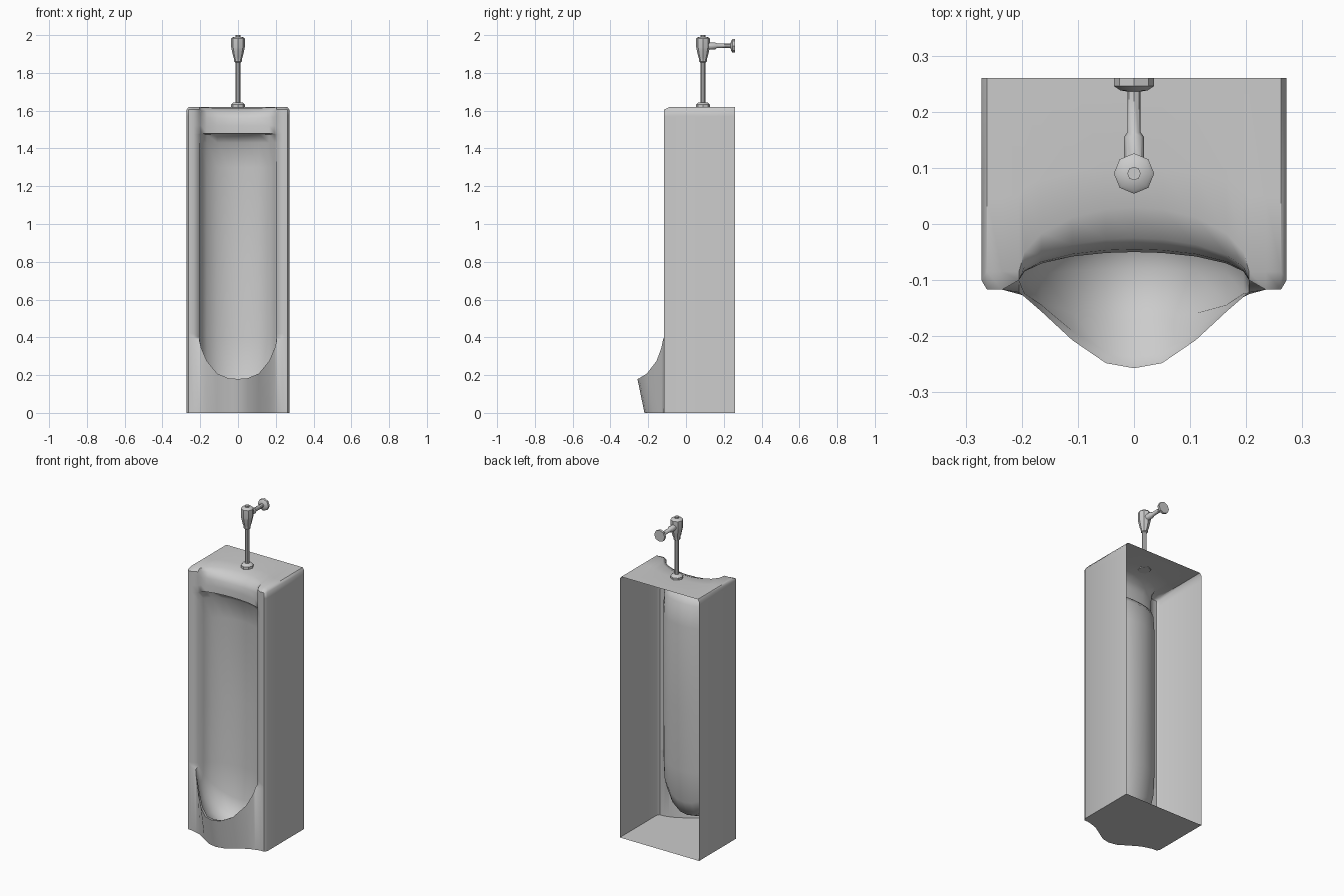
import bpy, bmesh, math
from mathutils import Vector

if "Cube" in bpy.data.objects:
    bpy.data.objects.remove(bpy.data.objects["Cube"])


def finish(bm, name, angle):
    me = bpy.data.meshes.new(name)
    bm.to_mesh(me)
    bm.free()
    ob = bpy.data.objects.new(name, me)
    bpy.context.collection.objects.link(ob)
    bpy.ops.object.select_all(action='DESELECT')
    ob.select_set(True)
    bpy.context.view_layer.objects.active = ob
    bpy.ops.object.shade_smooth_by_angle(angle=math.radians(angle))
    return ob


def lathe(name, profile, origin, axis='Z', sides=8):
    """Revolve (radius, distance) points about an axis through origin."""
    bm = bmesh.new()
    rings = []
    for r, d in profile:
        ring = []
        for i in range(sides):
            a = 2 * math.pi * i / sides
            u, v = r * math.cos(a), r * math.sin(a)
            p = (u, v, d) if axis == 'Z' else (u, d, v)
            ring.append(bm.verts.new(Vector(p) + Vector(origin)))
        rings.append(ring)
    for a, b in zip(rings, rings[1:]):
        for i in range(sides):
            j = (i + 1) % sides
            bm.faces.new((a[i], a[j], b[j], b[i]))
    bm.faces.new(rings[0])
    bm.faces.new(rings[-1])
    bmesh.ops.recalc_face_normals(bm, faces=bm.faces)
    return finish(bm, name, 40)


# Stall body: vertical columns lofted from the right back edge round to the left
W, FRONT, BACK, HALF = 0.272, -0.117, 0.26, 0.205

# Basin and cavity rows: centre y, centre z, edge y, edge z
ROWS = [
    (-.17, .105, -.10, .40), (-.08, .078, -.10, .40), (-.01, .11, -.10, .40),
    (.022, .20, -.10, .40), (.035, .40, -.10, .42), (.04, .80, -.10, .80),
    (.04, 1.30, -.10, 1.30), (.02, 1.43, -.10, 1.43), (-.015, 1.475, -.10, 1.475),
    (-.05, 1.48, -.10, 1.48), (-.05, 1.52, -.10, 1.52), (-.045, 1.56, -.10, 1.57),
    (-.025, 1.592, -.10, 1.605), (.03, 1.613, -.085, 1.62), (.10, 1.62, .05, 1.62),
    (BACK, 1.62, BACK, 1.62),
]
# Lip columns: x, base y, rim y, rim z
LIP = [
    (.205, -.125, -.122, .385), (.195, -.128, -.130, .345), (.165, -.138, -.156, .275),
    (.11, -.172, -.207, .208), (.05, -.21, -.248, .183), (0, -.22, -.257, .18),
]


def pillar_column(x, y):
    pts = [(x, y, 0), (x, y, .385), (x, y, .385)]
    for _, _, ye, ze in ROWS:
        top = ze > 1.61
        px = min(x, .262) if top else x
        py = y if (y == BACK or not top) else ye
        pts.append((px, py, ze))
    return pts


def lip_column(x, base_y, rim_y, rim_z):
    s = math.sqrt(max(0, 1 - (x / HALF) ** 2))
    pts = [(x, base_y, 0), (x, rim_y, rim_z), (x, rim_y + .02 * s, rim_z - .003 * s)]
    for yc, zc, ye, ze in ROWS:
        pts.append((x, ye + (yc - ye) * s, ze + (zc - ze) * s))
    return pts


half = [pillar_column(x, y) for x, y in
        ((W, BACK), (W, -.10), (.262, FRONT), (.235, FRONT))]
half += [lip_column(*c) for c in LIP]
columns = half + [[(-x, y, z) for x, y, z in col] for col in reversed(half[:-1])]

bm = bmesh.new()
grid = [[bm.verts.new(p) for p in col] for col in columns]
for a, b in zip(grid, grid[1:]):
    for r in range(len(a) - 1):
        bm.faces.new((a[r], a[r + 1], b[r + 1], b[r]))
bm.faces.new([col[0] for col in grid])  # flat underside, back left open
bmesh.ops.remove_doubles(bm, verts=bm.verts, dist=1e-4)
finish(bm, "stall_body", 50)

# Flush valve: vertical supply pipe with floor flange and valve head
lathe("flush_pipe", [(.036, 1.615), (.036, 1.632), (.026, 1.642), (.013, 1.644),
                     (.013, 1.865)], (0, .09, 0))
lathe("valve_head", [(.013, 1.855), (.020, 1.86), (.020, 1.872), (.025, 1.885),
                     (.034, 1.925), (.036, 1.935), (.036, 1.982), (.030, 1.988),
                     (.012, 1.991), (.012, 2.0)], (0, .09, 0))

# Horizontal supply arm ending in a wall flange
lathe("supply_arm", [(.018, .09), (.018, .155), (.012, .163), (.012, .24)],
      (0, 0, 1.943), 'Y')
lathe("wall_flange", [(.012, .236), (.024, .238), (.036, .246), (.036, BACK)],
      (0, 0, 1.943), 'Y')
